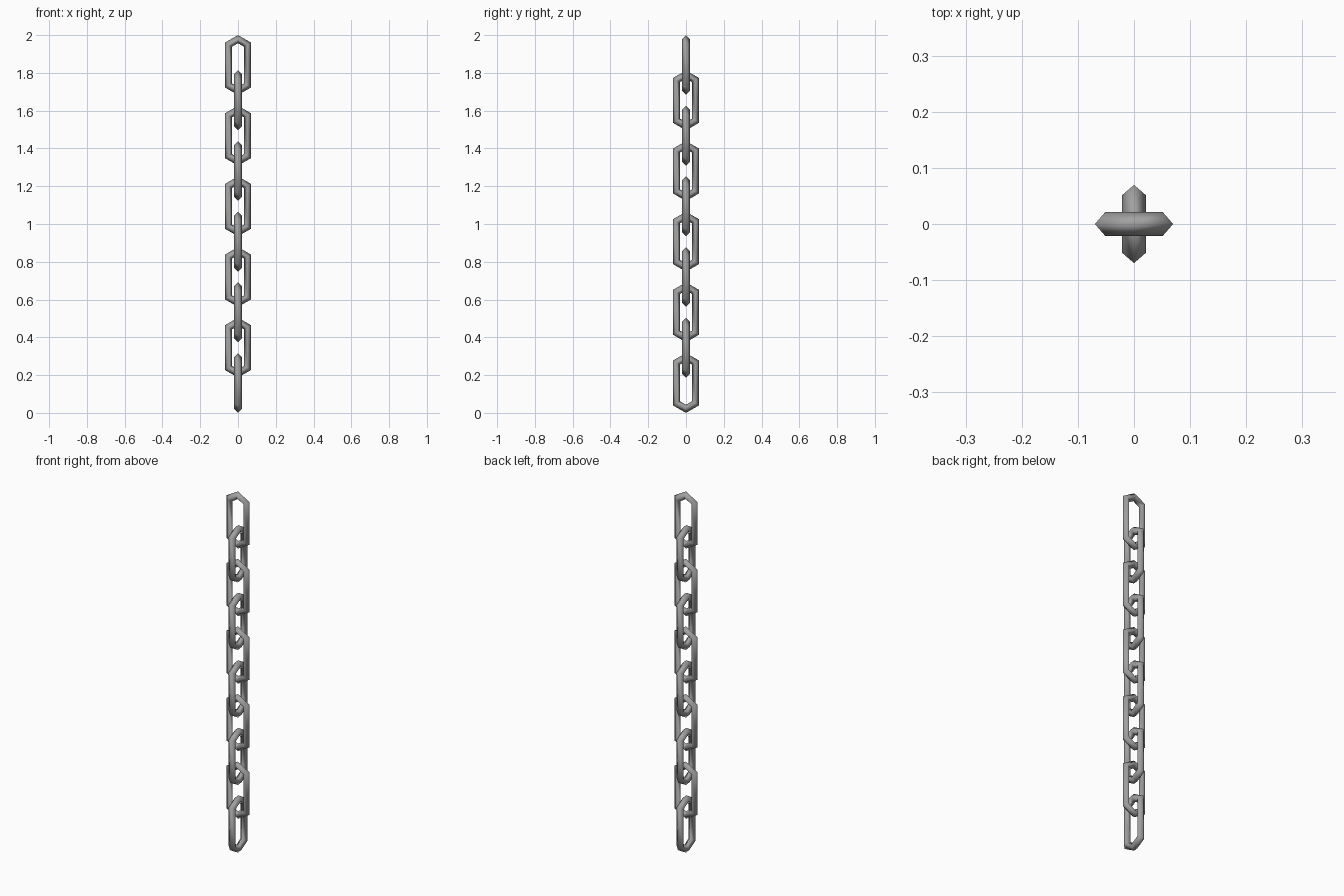
import bpy
from math import pi

cube = bpy.data.objects.get("Cube")
if cube:
    bpy.data.objects.remove(cube, do_unlink=True)

# Single steel colour
steel = bpy.data.materials.new("grey_steel")
steel.use_nodes = True
colour = (0.36, 0.36, 0.36, 1.0)
steel.diffuse_color = colour
steel.node_tree.nodes["Principled BSDF"].inputs["Base Color"].default_value = colour

LINKS = 10
MAJOR, MINOR = 0.059, 0.0215   # ring and bar radius
STRETCH = 0.078                # half the extra length of a link
HALF = MAJOR + MINOR + STRETCH
PITCH = (2 - 2 * HALF) / (LINKS - 1)


def make_link(name, z, turn):
    """Six-sided ring of square bar, pulled long and stood upright."""
    bpy.ops.mesh.primitive_torus_add(
        major_segments=6, minor_segments=4,
        major_radius=MAJOR, minor_radius=MINOR)
    link = bpy.context.object
    link.name = name
    for v in link.data.vertices:
        v.co.x += STRETCH if v.co.x > 0 else -STRETCH
    link.data.materials.append(steel)
    bpy.ops.object.shade_smooth()
    link.rotation_euler = (0, pi / 2, turn)
    link.location = (0, 0, z)


# Chain from top to bottom, every other link turned a quarter
for i in range(LINKS):
    make_link(f"chain_link_{i + 1}", 2 - HALF - i * PITCH,
              pi / 2 if i % 2 == 0 else 0)
